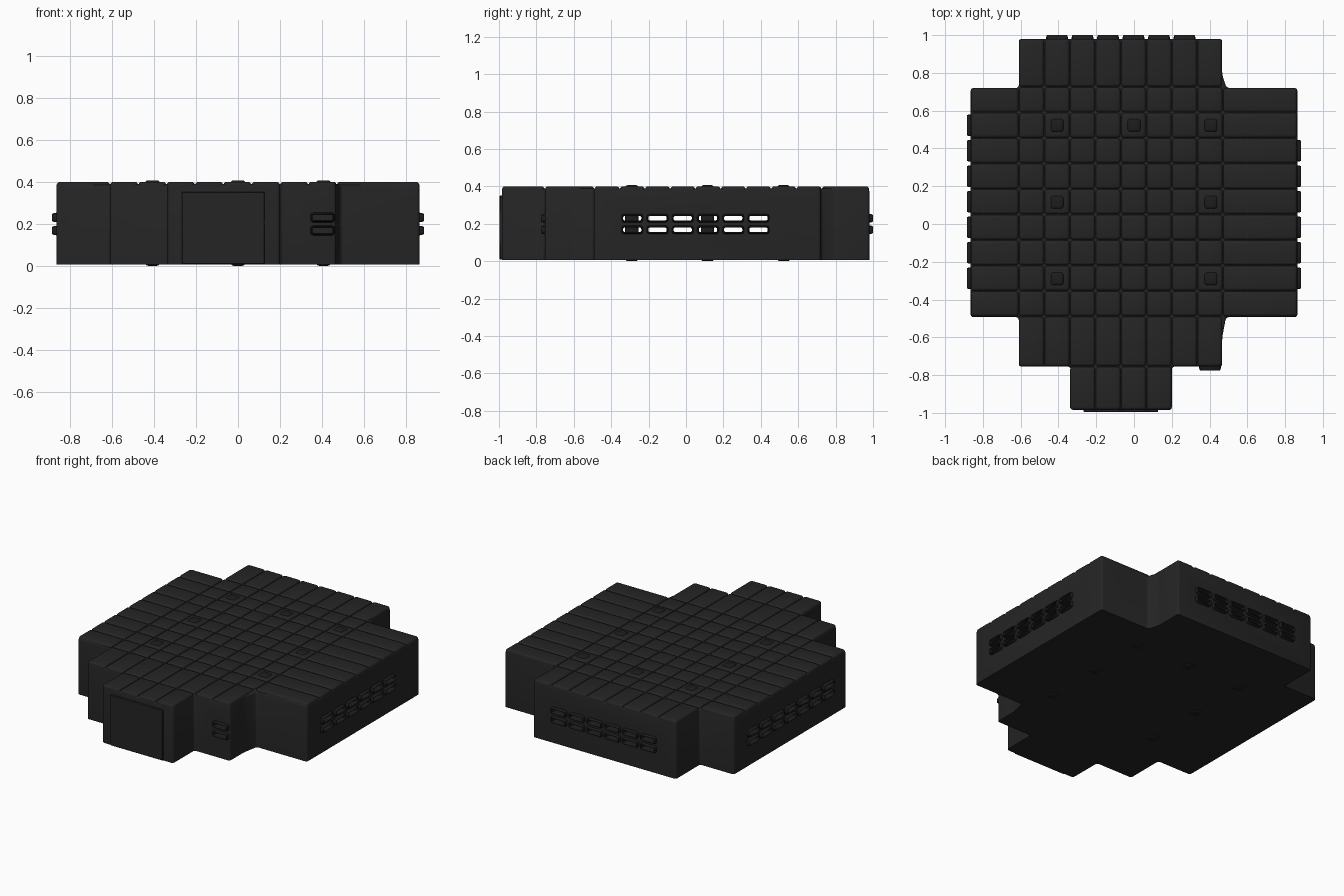
import bpy, bmesh, math
from mathutils import Matrix, Vector

if "Cube" in bpy.data.objects:
    bpy.data.objects.remove(bpy.data.objects["Cube"])


def material(name, v):
    m = bpy.data.materials.new(name)
    m.diffuse_color = (v, v, v, 1)
    m.use_nodes = True
    m.node_tree.nodes["Principled BSDF"].inputs["Base Color"].default_value = m.diffuse_color
    return m


DARK = material("charcoal", 0.018)
BLACK = material("near_black", 0.012)
P = 0.135                                   # panel spacing
XS = [-0.61 + P * i for i in range(9)]      # grooves across x
YS = [-0.49 + P * i for i in range(10)]     # grooves across y


def finish(name, bm, mat):
    bmesh.ops.recalc_face_normals(bm, faces=bm.faces)
    me = bpy.data.meshes.new(name)
    bm.to_mesh(me)
    bm.free()
    ob = bpy.data.objects.new(name, me)
    bpy.context.collection.objects.link(ob)
    me.materials.append(mat)
    return ob


def smooth(ob):
    bpy.ops.object.select_all(action='DESELECT')
    ob.select_set(True)
    bpy.context.view_layer.objects.active = ob
    bpy.ops.object.shade_smooth_by_angle(angle=math.radians(40))


def box(bm, x0, x1, y0, y1, z0, z1, bevel=0.0, seg=2):
    c = ((x0 + x1) / 2, (y0 + y1) / 2, (z0 + z1) / 2)
    m = Matrix.Translation(c) @ Matrix.Diagonal((x1 - x0, y1 - y0, z1 - z0, 1))
    vs = bmesh.ops.create_cube(bm, size=1, matrix=m)['verts']
    if bevel:
        es = list({e for v in vs for e in v.link_edges})
        bmesh.ops.bevel(bm, geom=es, offset=bevel, segments=seg, profile=0.5, affect='EDGES')


# Stepped outer wall
outline = [(-0.335, -0.985), (0.2, -0.985), (0.2, -0.755), (0.467, -0.755), (0.467, -0.6),
           (0.487, -0.493), (0.865, -0.493), (0.865, 0.72), (0.49, 0.72), (0.467, 0.79),
           (0.467, 0.98), (-0.61, 0.98), (-0.61, 0.72), (-0.865, 0.72), (-0.865, -0.493),
           (-0.61, -0.493), (-0.61, -0.755), (-0.335, -0.755)]
bm = bmesh.new()
f = bm.faces.new([bm.verts.new((x, y, 0.006)) for x, y in outline])
up = bmesh.ops.extrude_face_region(bm, geom=[f])['geom']
for v in up:
    if isinstance(v, bmesh.types.BMVert):
        v.co.z = 0.39
bmesh.ops.recalc_face_normals(bm, faces=bm.faces)
edges = [e for e in bm.edges if max(v.co.z for v in e.verts) > 0.3]
bmesh.ops.bevel(bm, geom=edges, offset=0.015, segments=3, profile=0.5, affect='EDGES')
body = finish("hull_body", bm, DARK)

# Slot positions: (x, y, rotation about z)
slots = [(0.865, -0.2875 + P * i, 90) for i in range(6)]
slots += [(-0.865, -0.2875 + P * i, -90) for i in range(7)]
slots += [(-0.4075 + P * i, 0.98, 180) for i in range(6)]
slots += [(0.4025, -0.755, 0)]
slots = [Matrix.Translation((x, y, z)) @ Matrix.Rotation(math.radians(a), 4, 'Z')
         for x, y, a in slots for z in (0.230, 0.168)]

# Hollow interior and slot openings
bm = bmesh.new()
box(bm, -0.82, 0.82, -0.45, 0.68, 0.05, 0.34)
cavity = finish("cavity_cutter", bm, DARK)
bm = bmesh.new()
for m in slots:
    s = m @ Matrix.Translation((0, 0, 0)) @ Matrix.Diagonal((0.102, 0.14, 0.03, 1))
    bmesh.ops.create_cube(bm, size=1, matrix=s)
holes = finish("slot_cutter", bm, DARK)
for cutter in (cavity, holes):
    mod = body.modifiers.new("cut", 'BOOLEAN')
    mod.object = cutter
    mod.operation = 'DIFFERENCE'
    mod.solver = 'EXACT'
    bpy.context.view_layer.objects.active = body
    bpy.ops.object.modifier_apply(modifier=mod.name)
    bpy.data.objects.remove(cutter)
smooth(body)

# Raised slot frames
bm = bmesh.new()


def ring(m, w, h, y):
    r = h * 0.3
    pts = []
    for sx, sz, a0 in ((1, 1, 0), (-1, 1, 90), (-1, -1, 180), (1, -1, 270)):
        for k in (0, 45, 90):
            a = math.radians(a0 + k)
            pts.append((sx * (w / 2 - r) + r * math.cos(a), y, sz * (h / 2 - r) + r * math.sin(a)))
    return [bm.verts.new(m @ Vector(p)) for p in pts]


for m in slots:
    loops = [ring(m, *s) for s in ((0.116, 0.046, 0.004), (0.114, 0.044, -0.01),
                                   (0.107, 0.034, -0.02), (0.102, 0.029, -0.02),
                                   (0.097, 0.024, -0.013), (0.097, 0.024, 0.05),
                                   (0.112, 0.040, 0.05))]
    for a, b in zip(loops, loops[1:] + loops[:1]):
        for i in range(12):
            j = (i + 1) % 12
            bm.faces.new((a[i], a[j], b[j], b[i]))
smooth(finish("slot_frames", bm, BLACK))

# Cushioned roof panels
bm = bmesh.new()


def panel(x0, x1, y0, y1):
    box(bm, x0 + 0.001, x1 - 0.001, y0 + 0.001, y1 - 0.001, 0.355, 0.4, 0.016, 3)


for i in range(8):
    x0, x1 = XS[i], XS[i + 1]
    panel(x0, x1 if i < 7 else 0.467, YS[9], 0.98)           # back strips
    panel(x0, x1 if i < 7 else 0.467, -0.755, YS[0])         # front strips
    if 2 <= i <= 5:
        panel(x0, x1, -0.985, -0.755)                        # nose strips
    for j in range(9):
        panel(x0, x1, YS[j], YS[j + 1])
for j in range(9):
    y1 = YS[j + 1] if j < 8 else 0.72
    panel(-0.865, XS[0], YS[j], y1)
    panel(XS[8], 0.865, YS[j], y1)
smooth(finish("roof_panels", bm, DARK))

# Pillars running through roof and floor
bm = bmesh.new()
spots = [(s * 0.407, y) for s in (-1, 1) for y in (-0.29, 0.115, 0.522)] + [(0, 0.522)]
for x, y in spots:
    box(bm, x - 0.035, x + 0.035, y - 0.035, y + 0.035, 0.0, 0.407, 0.014, 3)
smooth(finish("pillars", bm, BLACK))

# Front door plate
bm = bmesh.new()
box(bm, -0.267, 0.127, -0.996, -0.975, 0.008, 0.352, 0.003, 1)
smooth(finish("front_door", bm, DARK))
